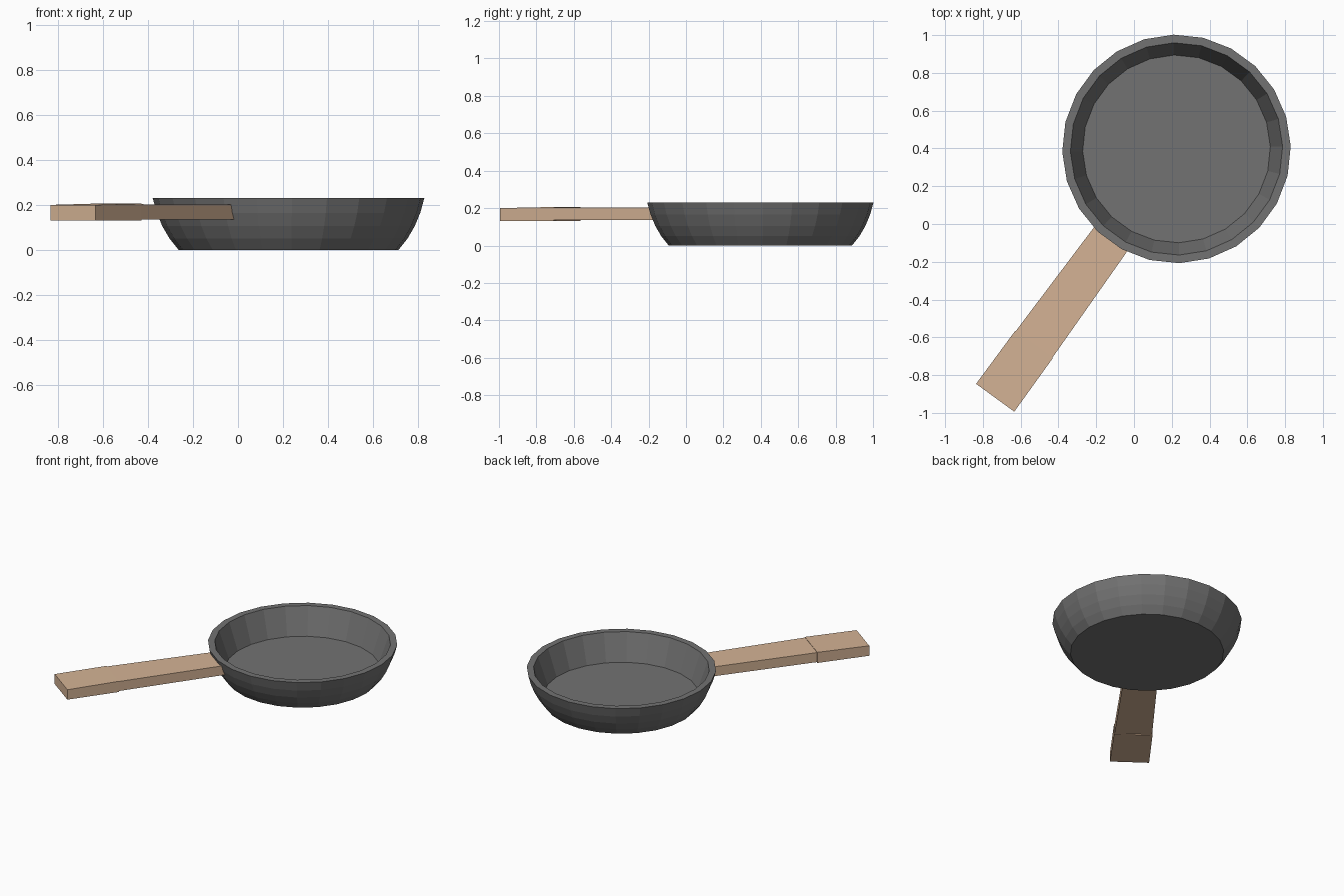
import bpy, bmesh, math
from mathutils import Vector

if "Cube" in bpy.data.objects:
    bpy.data.objects.remove(bpy.data.objects["Cube"])

CENTRE = Vector((0.225, 0.3975, 0))
AXIS = math.radians(53.92 + 180)   # direction of the handle from the pan centre
SIDES = 24


def material(name, colour):
    mat = bpy.data.materials.new(name)
    mat.diffuse_color = (*colour, 1)
    mat.use_nodes = True
    mat.node_tree.nodes["Principled BSDF"].inputs["Base Color"].default_value = mat.diffuse_color
    return mat


def finish(name, bm, mat):
    bmesh.ops.recalc_face_normals(bm, faces=bm.faces)
    mesh = bpy.data.meshes.new(name)
    bm.to_mesh(mesh)
    bm.free()
    obj = bpy.data.objects.new(name, mesh)
    obj.location = CENTRE
    obj.rotation_euler.z = AXIS
    mesh.materials.append(mat)
    bpy.context.collection.objects.link(obj)
    return obj


def lathe(name, profile, mat):
    """Closed bowl from (radius, z) points, capped at both ends."""
    bm = bmesh.new()
    rings = []
    for r, z in profile:
        angles = [math.tau * (i + 0.5) / SIDES for i in range(SIDES)]
        rings.append([bm.verts.new((r * math.cos(a), r * math.sin(a), z)) for a in angles])
    for low, high in zip(rings, rings[1:]):
        for i in range(SIDES):
            j = (i + 1) % SIDES
            bm.faces.new((low[i], low[j], high[j], high[i]))
    bm.faces.new(rings[0])
    bm.faces.new(rings[-1])
    return finish(name, bm, mat)


def tapered_bar(name, start, end, mat):
    """Box along local x; each end is (distance, half width, bottom, top)."""
    bm = bmesh.new()
    bmesh.ops.create_cube(bm, size=2)
    for v in bm.verts:
        d, w, bottom, top = end if v.co.x > 0 else start
        v.co = (d, w * v.co.y, top if v.co.z > 0 else bottom)
    return finish(name, bm, mat)


iron = material("dark_iron", (0.17, 0.17, 0.17))
wood = material("wood", (0.66, 0.45, 0.30))

# Pan: rounded outer wall, flat rim, sloped inner wall and floor
lathe("pan", [(0.49, 0), (0.53, 0.05), (0.562, 0.105), (0.587, 0.165), (0.605, 0.23),
              (0.562, 0.23), (0.497, 0.044)], iron)

# Handle: long shaft and slightly thicker grip end
tapered_bar("handle_shaft", (0.558, 0.108, 0.136, 0.202), (1.29, 0.12, 0.136, 0.203), wood)
tapered_bar("handle_grip", (1.28, 0.123, 0.131, 0.206), (1.63, 0.125, 0.13, 0.2), wood)
